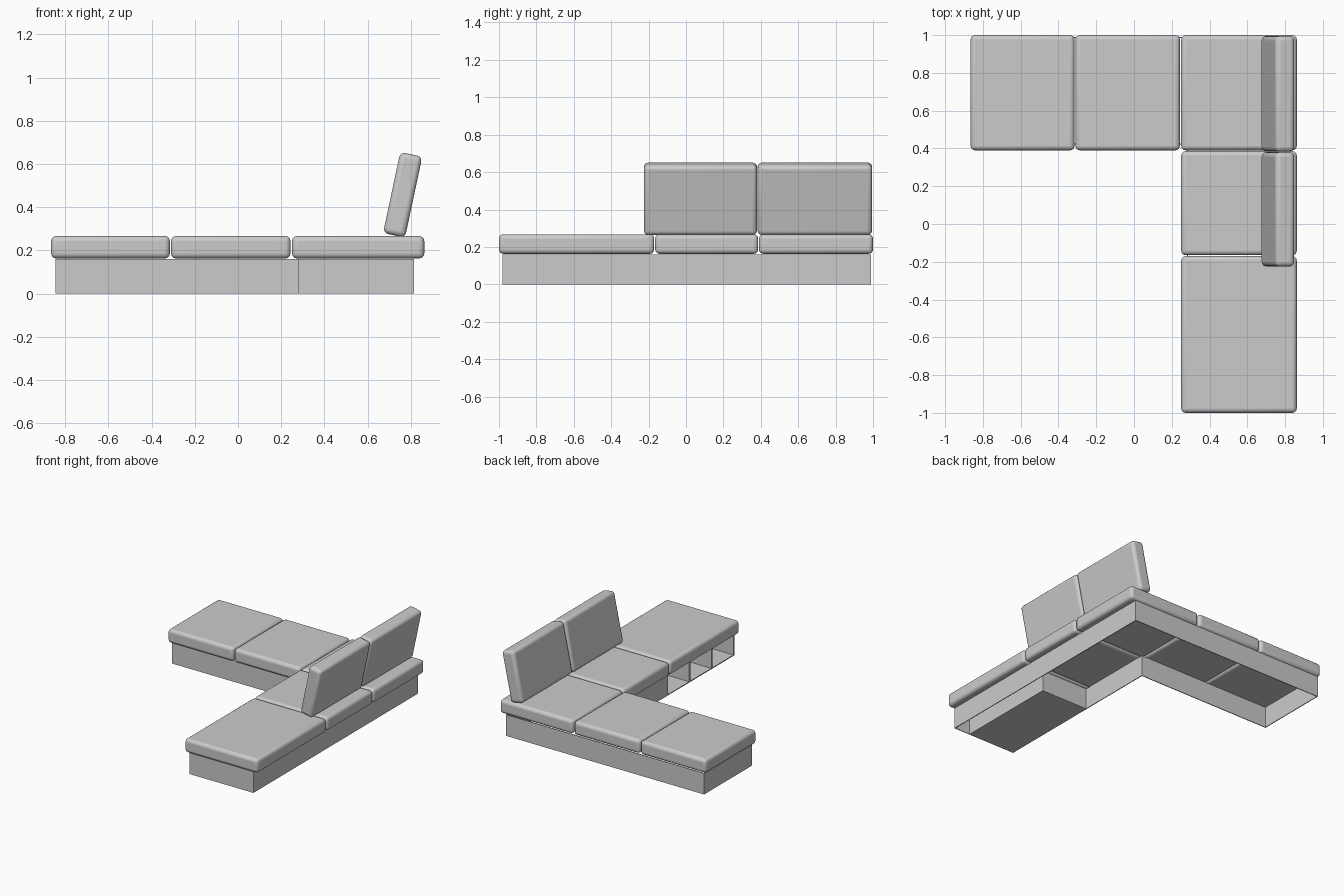
import bpy, bmesh
from math import radians
from mathutils import Vector

if "Cube" in bpy.data.objects:
    bpy.data.objects.remove(bpy.data.objects["Cube"])


def add_mesh(name, bm):
    mesh = bpy.data.meshes.new(name)
    bm.to_mesh(mesh)
    bm.free()
    ob = bpy.data.objects.new(name, mesh)
    bpy.context.collection.objects.link(ob)
    return ob


def box(name, lo, hi):
    """Box between two corners, with its origin at the centre."""
    lo, hi = Vector(lo), Vector(hi)
    bm = bmesh.new()
    bmesh.ops.create_cube(bm, size=1)
    bmesh.ops.scale(bm, vec=hi - lo, verts=bm.verts)
    ob = add_mesh(name, bm)
    ob.location = (lo + hi) / 2
    return ob


def thicken(ob, thickness):
    mod = ob.modifiers.new("thickness", 'SOLIDIFY')
    mod.thickness = thickness
    mod.offset = -1
    mod.use_even_offset = True


def cushion(name, lo, hi):
    """Padded block with rounded edges."""
    ob = box(name, lo, hi)
    mod = ob.modifiers.new("rounding", 'BEVEL')
    mod.width = 0.024
    mod.segments = 4
    bpy.ops.object.select_all(action='DESELECT')
    bpy.context.view_layer.objects.active = ob
    ob.select_set(True)
    bpy.ops.object.shade_smooth_by_angle(angle=radians(35))
    return ob


# Seat cushions: (x0, y0, x1, y1)
Z0, Z1 = 0.163, 0.267
seats = {
    "left_seat_cushion": (-0.865, 0.39, -0.315, 1.0),
    "middle_seat_cushion": (-0.31, 0.39, 0.243, 1.0),
    "corner_seat_cushion": (0.25, 0.39, 0.862, 1.0),
    "side_seat_cushion": (0.25, -0.165, 0.862, 0.386),
    "front_seat_cushion": (0.25, -1.0, 0.862, -0.17),
}
for name, (x0, y0, x1, y1) in seats.items():
    cushion(name, (x0, y0, Z0), (x1, y1, Z1))

# Two backrests leaning outward
for name, y0, y1 in (("rear_backrest", 0.383, 0.995), ("front_backrest", -0.225, 0.38)):
    ob = cushion(name, (0.71, y0, 0.266), (0.814, y1, 0.649))
    ob.rotation_euler.y = radians(12)

# Hollow L-shaped plinth, open above and below, with a gap for the cubbies
H = 0.16
path = [(0.28, -0.18), (0.28, 0.42), (-0.845, 0.42), (-0.845, 0.99),
        (0.815, 0.99), (0.815, -0.98), (0.28, -0.98)]
bm = bmesh.new()
low = [bm.verts.new((x, y, 0)) for x, y in path]
top = [bm.verts.new((x, y, H)) for x, y in path]
for i in range(len(path) - 1):
    bm.faces.new((low[i + 1], low[i], top[i], top[i + 1]))
thicken(add_mesh("plinth_walls", bm), 0.006)

# Three storage cubbies opening to the inner side of the front bench
step = (0.974 - 0.18) / 3
for i in range(3):
    y = -0.974 + i * step
    ob = box(f"storage_cubby_{i + 1}", (0.28, y, 0), (0.68, y + step, H))
    bm = bmesh.new()
    bm.from_mesh(ob.data)
    opening = min(bm.faces, key=lambda f: f.calc_center_median().x)
    bmesh.ops.delete(bm, geom=[opening], context='FACES')
    bm.to_mesh(ob.data)
    bm.free()
    thicken(ob, 0.007)
